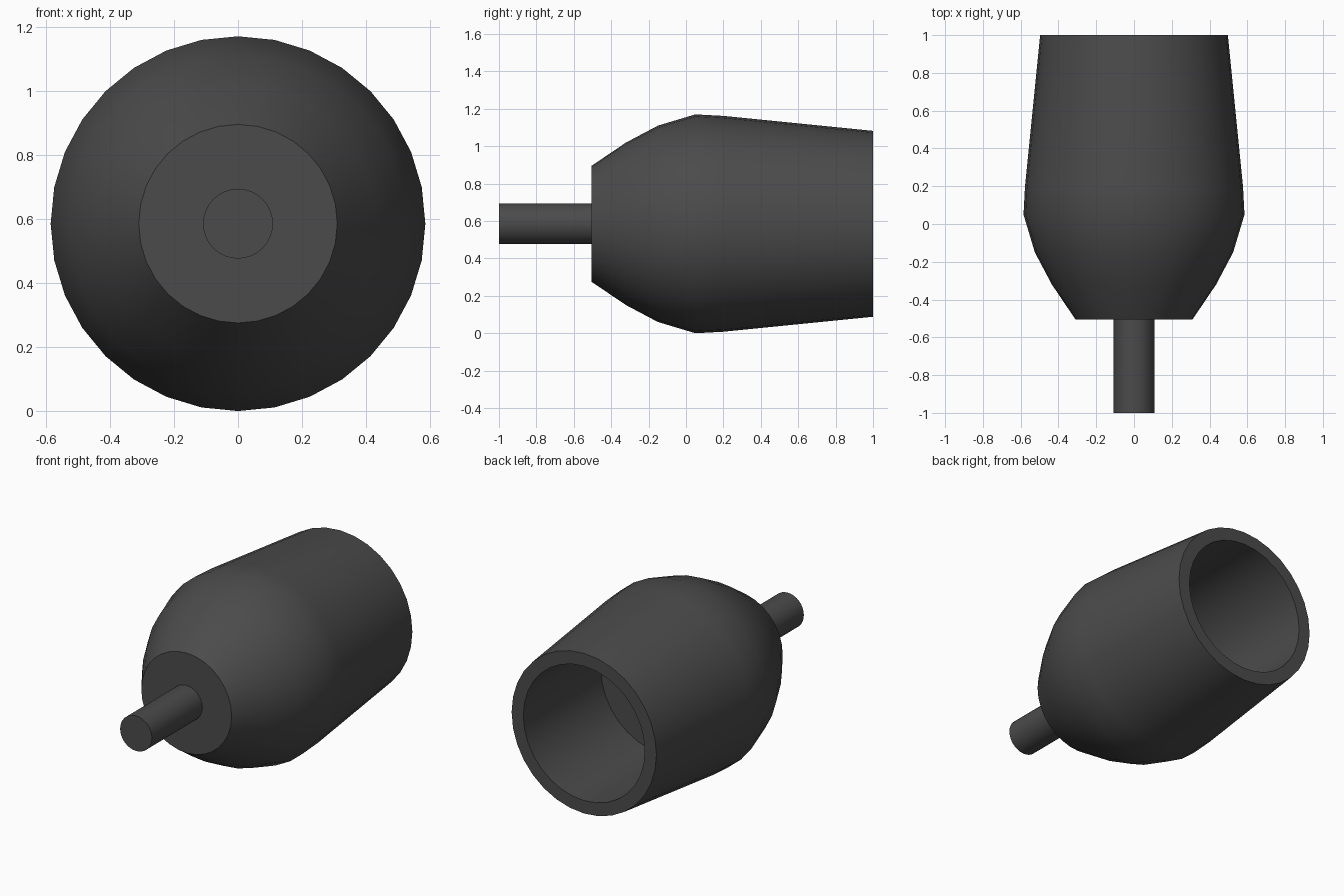
import bpy
import bmesh
import math
from mathutils import Vector

cube = bpy.data.objects.get("Cube")
if cube:
    bpy.data.objects.remove(cube, do_unlink=True)

SIDES = 32
AXIS_Z = 0.585

grey = bpy.data.materials.new("dark_grey")
grey.use_nodes = True
COLOUR = (0.07, 0.07, 0.07, 1.0)
grey.diffuse_color = COLOUR
grey.node_tree.nodes["Principled BSDF"].inputs["Base Color"].default_value = COLOUR


def lathe(name, profile):
    """Spin (y, radius) points around the long axis and cap both ends."""
    bm = bmesh.new()
    rings = []
    for y, r in profile:
        ring = []
        for i in range(SIDES):
            a = math.tau * i / SIDES
            ring.append(bm.verts.new(Vector((r * math.cos(a), y, r * math.sin(a)))))
        rings.append(ring)
    for a, b in zip(rings, rings[1:]):
        for i in range(SIDES):
            j = (i + 1) % SIDES
            bm.faces.new((a[i], a[j], b[j], b[i]))
    bm.faces.new(rings[0])
    bm.faces.new(rings[-1])
    bmesh.ops.recalc_face_normals(bm, faces=bm.faces)
    mesh = bpy.data.meshes.new(name)
    bm.to_mesh(mesh)
    bm.free()
    mesh.materials.append(grey)
    obj = bpy.data.objects.new(name, mesh)
    obj.location.z = AXIS_Z
    bpy.context.collection.objects.link(obj)
    bpy.ops.object.select_all(action='DESELECT')
    obj.select_set(True)
    bpy.context.view_layer.objects.active = obj
    bpy.ops.object.shade_smooth_by_angle(angle=math.radians(30))
    return obj


# Hollow cup: rounded shoulder, tapered wall, flat rim, straight bore, flat floor
lathe("cup_body", [
    (-0.505, 0.31), (-0.32, 0.435), (-0.15, 0.525), (0.05, 0.585),
    (0.20, 0.577), (1.0, 0.497), (1.0, 0.417), (0.24, 0.417),
])

# Solid shaft, seated slightly inside the cup's front face
lathe("shaft", [(-1.0, 0.109), (-0.48, 0.109)])
